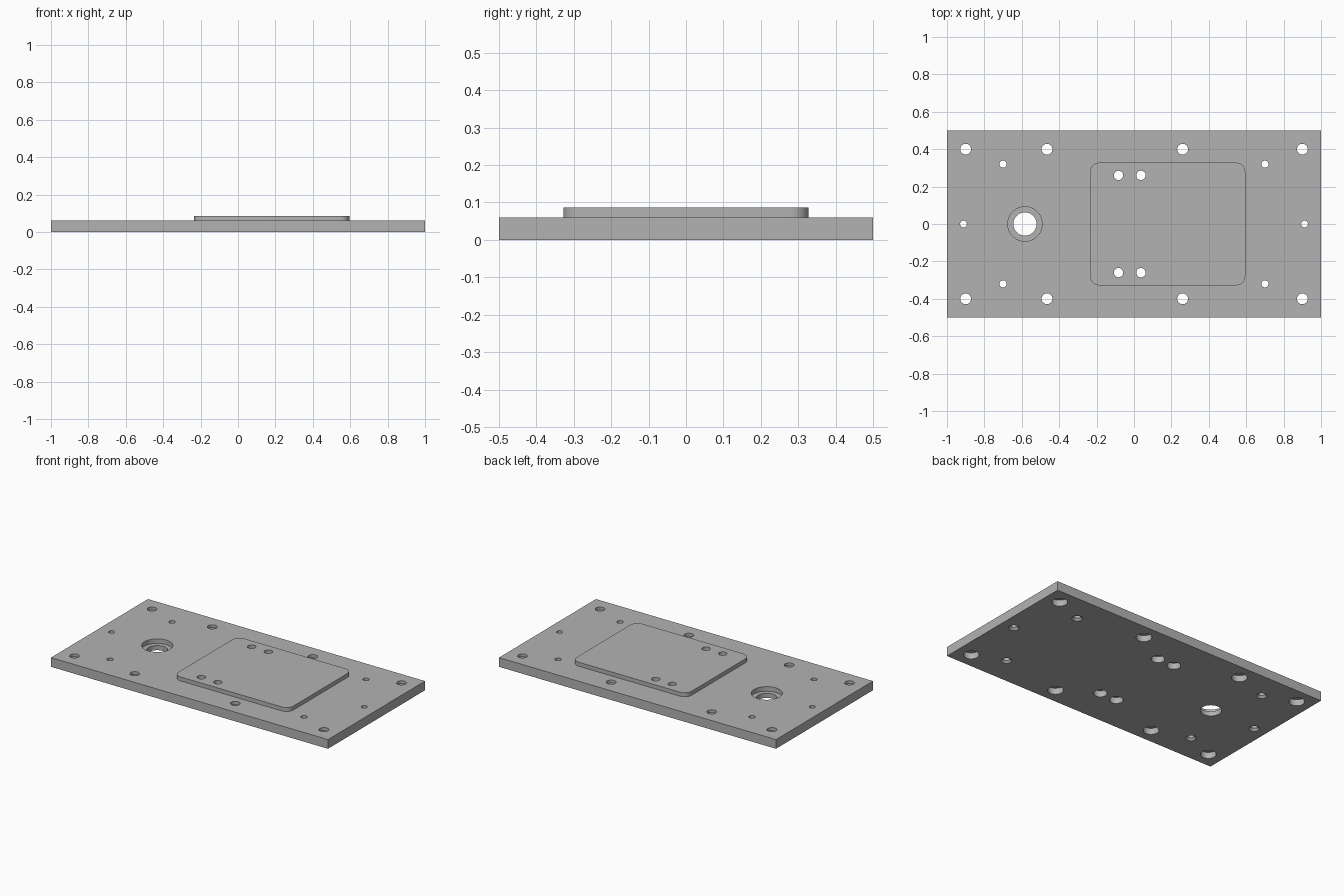
import bpy, bmesh, math

old = bpy.data.objects.get("Cube")
if old:
    bpy.data.objects.remove(old, do_unlink=True)

PLATE_Z, PAD_Z = 0.06, 0.086
OVER = 0.02  # cutters reach past the surfaces

grey = bpy.data.materials.new("machined grey")
grey.use_nodes = True
colour = (0.45, 0.45, 0.45, 1)
grey.diffuse_color = colour
grey.node_tree.nodes["Principled BSDF"].inputs["Base Color"].default_value = colour


def make_object(name, bm):
    bmesh.ops.recalc_face_normals(bm, faces=bm.faces)
    mesh = bpy.data.meshes.new(name)
    bm.to_mesh(mesh)
    bm.free()
    mesh.materials.append(grey)
    obj = bpy.data.objects.new(name, mesh)
    bpy.context.collection.objects.link(obj)
    return obj


def slab(name, x0, x1, half_y, z0, z1, radius=0):
    """Flat block with optionally rounded vertical corners."""
    bm = bmesh.new()
    bmesh.ops.create_cube(bm, size=1)
    for v in bm.verts:
        v.co.x = x1 if v.co.x > 0 else x0
        v.co.y = half_y if v.co.y > 0 else -half_y
        v.co.z = z1 if v.co.z > 0 else z0
    if radius:
        upright = [e for e in bm.edges
                   if abs(e.verts[0].co.z - e.verts[1].co.z) > 0.001]
        bmesh.ops.bevel(bm, geom=upright, offset=radius, segments=10,
                        profile=0.5, affect='EDGES')
    return make_object(name, bm)


def lathe(bm, x, y, profile, sides=40):
    """Closed solid of revolution from (radius, height) points, bottom to top."""
    rings = [[bm.verts.new((x + r * math.cos(2 * math.pi * i / sides),
                            y + r * math.sin(2 * math.pi * i / sides), z))
              for i in range(sides)] for r, z in profile]
    for a, b in zip(rings, rings[1:]):
        for i in range(sides):
            j = (i + 1) % sides
            bm.faces.new((a[i], a[j], b[j], b[i]))
    bm.faces.new(rings[0][::-1])
    bm.faces.new(rings[-1])


def counterbore(r, head, depth):
    return [(head, -OVER), (head, depth), (r, depth), (r, PAD_Z + OVER)]


def countersink(r, head):
    return [(head, -OVER), (head, 0), (r, head - r), (r, PAD_Z + OVER)]


# Hole cutters
bm = bmesh.new()
for s in (1, -1):
    for x in (-0.9, -0.465, 0.26, 0.9):
        lathe(bm, x, 0.4 * s, counterbore(0.029, 0.046, 0.04))
    for x in (-0.083, 0.037):
        lathe(bm, x, 0.26 * s, counterbore(0.025, 0.04, 0.04))
    for x in (-0.7, 0.7):
        lathe(bm, x, 0.32 * s, countersink(0.019, 0.032))
    lathe(bm, 0.912 * s, 0, countersink(0.018, 0.032))

# Large stepped bore, open to the top
lathe(bm, -0.583, 0, [(0.062, -OVER), (0.062, 0.03), (0.092, 0.03),
                      (0.092, PAD_Z + OVER)], 64)
cutter = make_object("hole_cutter", bm)
cutter.hide_render = True

plate = slab("base_plate", -1, 1, 0.5, 0, PLATE_Z)
pad = slab("raised_pad", -0.235, 0.595, 0.328, PLATE_Z, PAD_Z, 0.05)

# Drill both parts, then discard the cutter
for obj in (plate, pad):
    bpy.ops.object.select_all(action='DESELECT')
    bpy.context.view_layer.objects.active = obj
    obj.select_set(True)
    mod = obj.modifiers.new("holes", 'BOOLEAN')
    mod.operation = 'DIFFERENCE'
    mod.solver = 'EXACT'
    mod.object = cutter
    bpy.ops.object.modifier_apply(modifier=mod.name)
    bpy.ops.object.shade_smooth_by_angle(angle=math.radians(30))
bpy.data.objects.remove(cutter, do_unlink=True)
